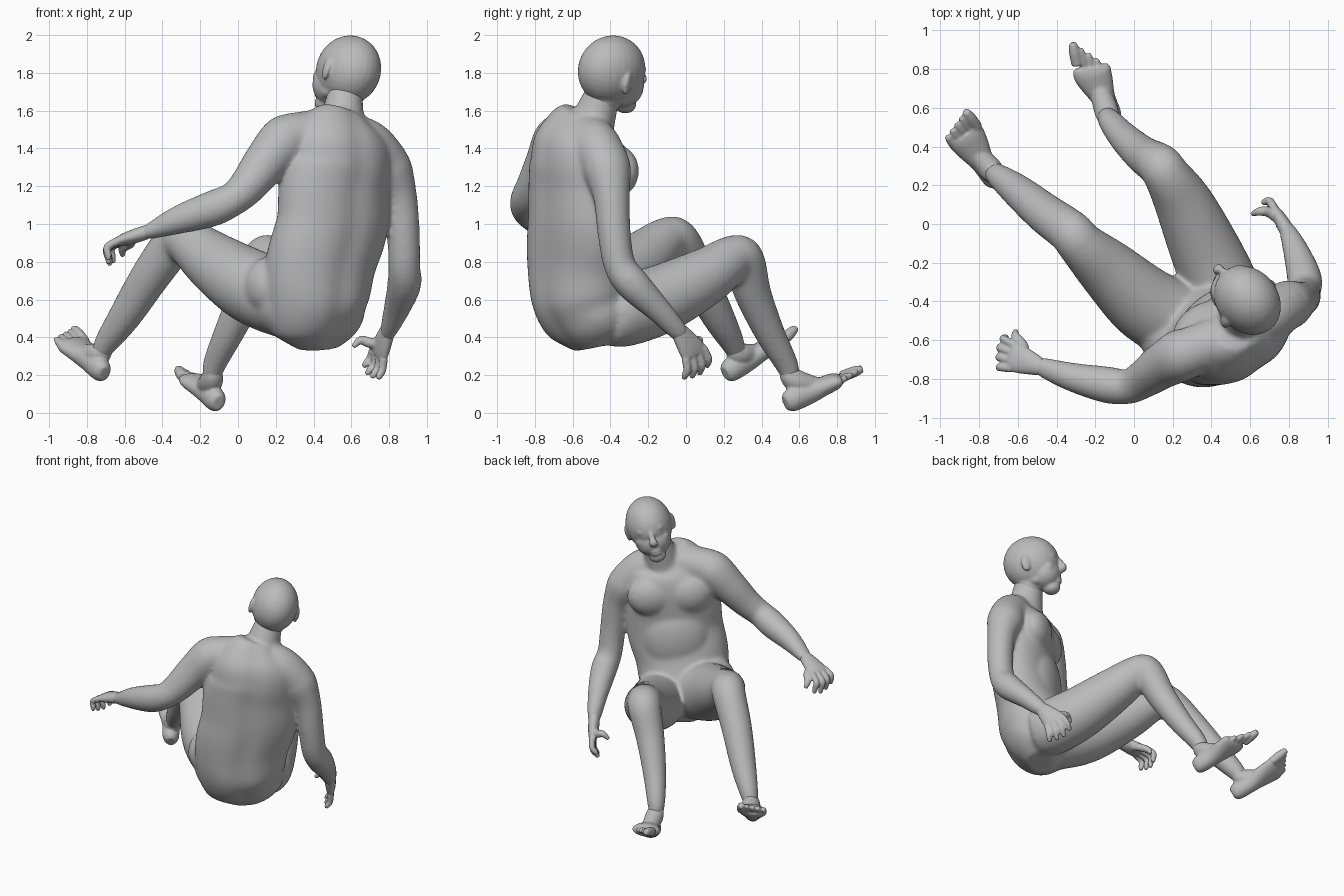
import bpy, bmesh, math
from mathutils import Vector, Matrix

cube = bpy.data.objects.get("Cube")
if cube:
    bpy.data.objects.remove(cube, do_unlink=True)

skin = bpy.data.materials.new("grey_skin")
skin.use_nodes = True
skin.diffuse_color = (0.5, 0.5, 0.5, 1)
skin.node_tree.nodes["Principled BSDF"].inputs["Base Color"].default_value = skin.diffuse_color

Z = Vector((0, 0, 1))
SIDE = Vector((0.82, 0.57, 0))       # across the trunk, towards the right arm
CHEST = Vector((-0.57, 0.82, 0))     # where the chest looks
FACE = Vector((-0.64, 0.77, 0))      # where the head looks
ROLL = 0.26                          # sideways tilt of the head
HEAD_UP = Z * math.cos(ROLL) + FACE.cross(Z) * math.sin(ROLL)
HEAD_SIDE = FACE.cross(HEAD_UP)
HEAD = Vector((0.582, -0.39, 1.815))


def spline(points, steps=5):
    """Catmull-Rom through points of any dimension."""
    out = []
    last = len(points) - 1
    for i in range(last):
        a, b, c, d = (points[min(max(k, 0), last)] for k in (i - 1, i, i + 1, i + 2))
        for s in range(steps):
            t = s / steps
            out.append([0.5 * (2 * q + (r - p) * t + (2 * p - 5 * q + 4 * r - w) * t * t
                               + (3 * q - p - 3 * r + w) * t ** 3)
                        for p, q, r, w in zip(a, b, c, d)])
    return out + [list(points[-1])]


def tube(bm, points, side=SIDE, groove=0.0, sides=28):
    """Loft ellipses along points (x, y, z, half width, half depth)."""
    rows = spline([tuple(p) if len(p) == 5 else (*p, p[-1]) for p in points])
    rings = []
    for i, row in enumerate(rows):
        nxt, prv = rows[min(i + 1, len(rows) - 1)], rows[max(i - 1, 0)]
        along = (Vector(nxt[:3]) - Vector(prv[:3])).normalized()
        u = (side - along * side.dot(along)).normalized()
        v = along.cross(u)
        ring = []
        for k in range(sides):
            a = math.tau * k / sides
            dip = 1 - groove * math.exp(-((a - 1.5 * math.pi) / 0.22) ** 2)
            ring.append(bm.verts.new(Vector(row[:3]) + dip * (u * row[3] * math.cos(a) + v * row[4] * math.sin(a))))
        rings.append(ring)
    for r, s in zip(rings, rings[1:]):
        for k in range(sides):
            j = (k + 1) % sides
            bm.faces.new((r[k], r[j], s[j], s[k]))
    bm.faces.new(rings[0][::-1])
    bm.faces.new(rings[-1])


def blob(bm, centre, size, forward, up=Z):
    """Ellipsoid with size given across, forward and up."""
    across = forward.cross(up).normalized()
    turn = Matrix((across, forward.normalized(), up)).transposed().to_4x4()
    place = Matrix.Translation(centre) @ turn @ Matrix.Diagonal((*size, 1))
    bmesh.ops.create_uvsphere(bm, u_segments=28, v_segments=18, radius=1, matrix=place)


def finish(name, bm, voxel, smooth):
    """Fuse the overlapping pieces into one soft surface."""
    bmesh.ops.recalc_face_normals(bm, faces=bm.faces)
    mesh = bpy.data.meshes.new(name)
    bm.to_mesh(mesh)
    bm.free()
    mesh.materials.append(skin)
    obj = bpy.data.objects.new(name, mesh)
    bpy.context.collection.objects.link(obj)
    fuse = obj.modifiers.new("fuse", 'REMESH')
    fuse.mode = 'VOXEL'
    fuse.voxel_size = voxel
    fuse.use_smooth_shade = True
    soften = obj.modifiers.new("soften", 'SMOOTH')
    soften.factor = 0.5
    soften.iterations = smooth


# Body: trunk, shoulders, chest, belly, hips, neck, arms and legs
body = bmesh.new()
tube(body, [(.42, -.49, .345, .12, .09), (.42, -.51, .44, .25, .18), (.41, -.55, .6, .3, .245),
            (.44, -.58, .8, .32, .225), (.5, -.58, 1.0, .33, .21), (.51, -.575, 1.2, .325, .22),
            (.53, -.57, 1.33, .31, .225), (.535, -.58, 1.44, .28, .2), (.54, -.57, 1.53, .21, .14),
            (.55, -.55, 1.59, .13, .09)],
     groove=0.06, sides=48)
tube(body, [(.55, -.53, 1.42, .14), (.555, -.48, 1.58, .112), (.575, -.42, 1.74, .085)])
tube(body, [(.56, -.55, 1.49, .11), (.42, -.61, 1.48, .125), (.27, -.67, 1.455, .13)])
tube(body, [(.56, -.54, 1.49, .11), (.69, -.48, 1.42, .13), (.79, -.42, 1.31, .125)])
for across, up in ((-.13, 1.3), (.13, 1.28)):
    blob(body, Vector((.53, -.56, up)) + SIDE * across + CHEST * .14, (.16, .1, .14), CHEST)
blob(body, Vector((.49, -.58, .95)) + CHEST * .1, (.24, .15, .28), CHEST)
blob(body, (.25, -.58, .59), (.17, .18, .19), CHEST)
blob(body, (.18, -.59, .67), (.15, .15, .16), CHEST)
blob(body, (.5, -.45, .55), (.165, .19, .18), CHEST)

tube(body, [(.34, -.64, 1.46, .09), (.26, -.67, 1.45, .135), (.15, -.73, 1.33, .12), (.05, -.8, 1.2, .1),
            (-.03, -.84, 1.13, .09), (-.14, -.83, 1.08, .095), (-.32, -.79, 1.02, .075),
            (-.47, -.74, .96, .052, .042), (-.53, -.72, .94, .03, .02)], Vector((0, 1, 0)))
tube(body, [(.74, -.45, 1.36, .09), (.79, -.42, 1.3, .128), (.85, -.395, 1.15, .098), (.875, -.38, .95, .088),
            (.88, -.35, .78, .085), (.88, -.28, .68, .09), (.84, -.15, .55, .07),
            (.795, -.04, .43, .044, .052), (.78, -.01, .39, .02, .03)], Vector((1, 0, 0)))

tube(body, [(.36, -.53, .56, .18), (.27, -.52, .59, .2), (.07, -.42, .67, .197), (-.13, -.24, .8, .16),
            (-.27, -.11, .91, .123), (-.33, -.04, .905, .115), (-.46, .055, .73, .105),
            (-.6, .17, .51, .087), (-.71, .255, .35, .06), (-.735, .27, .27, .035)], SIDE)
tube(body, [(.5, -.42, .53, .17), (.46, -.34, .54, .192), (.37, -.14, .6, .183), (.26, .1, .72, .153),
            (.17, .25, .82, .121), (.13, .305, .8, .114), (.05, .355, .63, .098),
            (-.05, .445, .42, .08), (-.13, .54, .24, .06), (-.14, .56, .13, .035)], SIDE)
finish("body", body, 0.012, 18)


# Head: skull, jaw, chin, throat, nose, brow, eyelids, cheeks, ears and lips
def on_head(across, forward, up):
    return HEAD + HEAD_SIDE * across + FACE * forward + HEAD_UP * up


head = bmesh.new()


def head_blob(place, size, forward=FACE):
    blob(head, on_head(*place), size, forward, HEAD_UP)


head_blob((0, -.005, 0), (.158, .192, .185))
head_blob((0, .08, -.085), (.125, .115, .115))
head_blob((0, .125, -.185), (.06, .062, .05))
tube(head, [(.56, -.455, 1.6, .07), (.567, -.435, 1.66, .092), (.58, -.41, 1.76, .11)])
tube(head, [(*on_head(0, .17, .025), .016), (*on_head(0, .2, -.02), .02),
            (*on_head(0, .216, -.052), .03, .024), (*on_head(0, .19, -.07), .02)], FACE.cross(Z))
for s in (-1, 1):
    head_blob((s * .05, .148, .022), (.042, .026, .018))
    head_blob((s * .055, .148, -.012), (.026, .02, .015))
    head_blob((s * .068, .115, -.06), (.05, .05, .05))
    head_blob((s * .065, .035, -.13), (.045, .08, .045))
    head_blob((s * .158, -.015, -.035), (.016, .034, .06), FACE - HEAD_SIDE * s * .35)
for up in (-.127, -.15):
    head_blob((0, .175, up), (.042, .024, .014))
finish("head", head, 0.008, 7)


# Hands: flat palm, four curled fingers and a thumb
def hand(name, wrist, knuckle, middle, tip, spread, thumb):
    bm = bmesh.new()
    wrist, knuckle, middle, tip, spread = map(Vector, (wrist, knuckle, middle, tip, spread))
    spread.normalize()
    centre = wrist.lerp(knuckle, .6)
    tube(bm, [(*wrist.lerp(knuckle, -.3), .03, .025), (*wrist, .048, .038), (*centre, .07, .036),
              (*knuckle, .078, .027), (*knuckle.lerp(middle, .2), .07, .018)], spread)
    for i, length in enumerate((.8, .97, 1.05, .93)):
        k = i - 1.5
        root = knuckle + spread * k * .04
        mid = root + (middle - knuckle) * length + spread * k * .008
        end = root + (tip - knuckle) * length + spread * k * .014
        tube(bm, [(*root, .023), (*mid, .021), (*mid.lerp(end, .6), .019), (*end, .012)], spread, sides=12)
    tube(bm, [(*centre, .03), *[(*p, r) for p, r in zip(thumb, (.028, .023, .013))]], spread, sides=12)
    finish(name, bm, 0.007, 3)


hand("left_hand", (-.49, -.735, .955), (-.625, -.685, .91), (-.69, -.665, .87), (-.68, -.66, .785),
     (.2, 1, 0), [(-.57, -.635, .9), (-.61, -.58, .87), (-.61, -.55, .83)])
hand("right_hand", (.79, -.035, .43), (.745, .045, .315), (.73, .065, .25), (.695, .05, .195),
     (-.4, .7, .45), [(.7, .06, .37), (.65, .065, .385), (.61, .05, .35)])


# Feet: heel, instep, ball and five toes, the big toe towards the inside
def foot(name, heel, ankle, ball, tip, inner):
    bm = bmesh.new()
    heel, ankle, ball, tip, inner = map(Vector, (heel, ankle, ball, tip, inner))
    inner.normalize()
    run = (ball - heel).normalized()
    tube(bm, [(*(heel - run * .06), .03, .04), (*(heel - run * .02), .055, .062), (*heel.lerp(ball, .35), .062, .062),
              (*heel.lerp(ball, .7), .085, .052), (*ball, .1, .045), (*ball.lerp(tip, .35), .09, .032)], inner)
    tube(bm, [(*ankle.lerp(heel, -.5), .035), (*ankle, .055), (*(ankle.lerp(heel, .45) + run * .045), .062),
              (*heel.lerp(ball, .65), .05)], inner)
    for i in range(5):
        k = 1 - i / 2
        root = ball + inner * k * .076 + run * k * .02
        end = root + (tip - ball) * (1.05 + .16 * k)
        r = .03 if i == 0 else .022
        tube(bm, [(*root, r), (*root.lerp(end, .6), r), (*end, r * .65)], inner, sides=12)
    finish(name, bm, 0.008, 3)


foot("left_foot", (-.735, .25, .235), (-.72, .265, .33), (-.865, .445, .355), (-.915, .515, .42), (.85, .5, .1))
foot("right_foot", (-.125, .575, .075), (-.135, .55, .2), (-.215, .78, .165), (-.235, .875, .2), (-.92, .3, .25))
